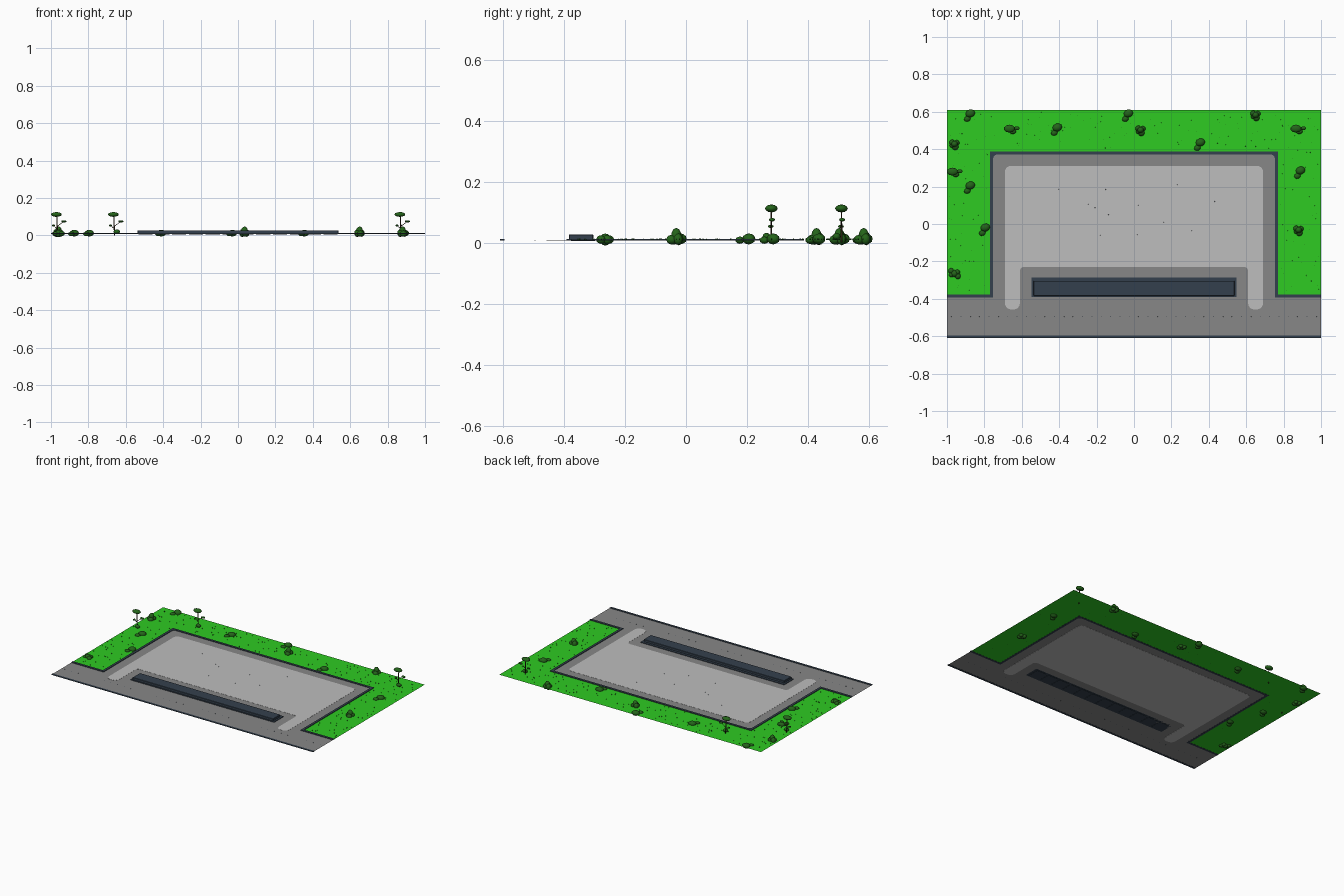
import bpy, bmesh, math, random
from mathutils import Vector, Matrix

random.seed(4)
cube = bpy.data.objects.get("Cube")
if cube:
    bpy.data.objects.remove(cube, do_unlink=True)


def material(name, hex_code):
    rgb = []
    for i in (0, 2, 4):
        c = int(hex_code[i:i + 2], 16) / 255
        rgb.append(c / 12.92 if c < 0.04 else ((c + 0.055) / 1.055) ** 2.4)
    m = bpy.data.materials.new(name)
    m.use_nodes = True
    m.diffuse_color = (*rgb, 1)
    m.node_tree.nodes["Principled BSDF"].inputs["Base Color"].default_value = (*rgb, 1)
    return m


GRASS = material("bright grass", "2ecb22")
TARMAC = material("grey tarmac", "878787")
PAVING = material("light paving", "bdbdbd")
SLATE = material("slate stone", "34404d")
LEAF = material("dark leaf", "24641a")
BARK = material("dark bark", "3a2c1c")

GROUND = 0.008


def finish(name, bm, mat, smooth=False):
    me = bpy.data.meshes.new(name)
    bm.to_mesh(me)
    bm.free()
    ob = bpy.data.objects.new(name, me)
    bpy.context.collection.objects.link(ob)
    me.materials.append(mat)
    for p in me.polygons:
        p.use_smooth = smooth
    return ob


def rounded(points, steps=5):
    """Outline from (x, y, radius) corners, with arcs at the corners."""
    out = []
    for i, (x, y, r) in enumerate(points):
        p = Vector((x, y))
        if not r:
            out.append(p)
            continue
        a = (Vector(points[i - 1][:2]) - p).normalized() * r
        b = (Vector(points[(i + 1) % len(points)][:2]) - p).normalized() * r
        for k in range(steps + 1):
            t = k / steps * math.pi / 2
            out.append(p + a * (1 - math.sin(t)) + b * (1 - math.cos(t)))
    return out


def mirrored(half):
    """Close a right-hand outline with its mirror image."""
    return half + [(-x, y, r) for x, y, r in reversed(half)]


def slab(name, points, z, top, mat):
    """Flat sheet, or a prism if top is above z."""
    bm = bmesh.new()
    face = bm.faces.new([bm.verts.new((p.x, p.y, z)) for p in rounded(points)])
    if top > z:
        new = bmesh.ops.extrude_face_region(bm, geom=[face], use_keep_orig=True)["geom"]
        verts = [v for v in new if isinstance(v, bmesh.types.BMVert)]
        bmesh.ops.translate(bm, verts=verts, vec=(0, 0, top - z))
    bmesh.ops.recalc_face_normals(bm, faces=bm.faces)
    if top <= z and bm.faces[:][0].normal.z < 0:
        bmesh.ops.reverse_faces(bm, faces=bm.faces[:])
    return finish(name, bm, mat)


def box(name, x0, x1, y0, y1, z0, z1, mat):
    return slab(name, [(x0, y0, 0), (x1, y0, 0), (x1, y1, 0), (x0, y1, 0)], z0, z1, mat)


# Ground sheets
slab("lawn", mirrored([(0.76, 0.38, 0), (0.76, -0.38, 0), (1, -0.38, 0), (1, 0.61, 0)]),
     GROUND, GROUND, GRASS)
slab("tarmac", mirrored([(0.76, 0.38, 0), (0.76, -0.38, 0), (1, -0.38, 0), (1, -0.61, 0)]),
     GROUND, GROUND, TARMAC)
slab("paved_yard", mirrored([(0.69, 0.31, 0.03), (0.69, -0.457, 0.034),
                             (0.61, -0.457, 0.034), (0.61, -0.23, 0.02)]),
     GROUND - 0.0008, GROUND + 0.0008, PAVING)

# Kerbs
slab("lawn_kerb", mirrored([(1, -0.376, 0), (0.769, -0.376, 0), (0.769, 0.387, 0)])[:3]
     + [(-0.769, 0.387, 0), (-0.769, -0.376, 0), (-1, -0.376, 0), (-1, -0.392, 0),
        (-0.753, -0.392, 0), (-0.753, 0.371, 0.02), (0.753, 0.371, 0.02),
        (0.753, -0.392, 0), (1, -0.392, 0)],
     GROUND - 0.0008, 0.012, SLATE)
box("street_kerb", -1, 1, -0.61, -0.595, GROUND - 0.0008, 0.011, SLATE)

# Long raised bed with a foot, and its row of cells underneath
box("raised_bed_foot", -0.549, 0.549, -0.39, -0.287, GROUND, 0.012, SLATE)
bed = box("raised_bed", -0.537, 0.537, -0.384, -0.304, GROUND, 0.027, SLATE)
bevel = bed.modifiers.new("Bevel", "BEVEL")
bevel.width = 0.002
bevel.segments = 1
for i in range(12):
    x = (i - 5.5) * 0.09
    box("bed_cell", x - 0.038, x + 0.038, -0.378, -0.298, 0.006, GROUND - 0.0005, SLATE)


# Plants
def blob(bm, x, y, z, rx, ry, rz, turn=0, detail=2):
    m = (Matrix.Translation((x, y, z)) @ Matrix.Rotation(turn, 4, "Z")
         @ Matrix.Diagonal((rx, ry, rz, 1)))
    bmesh.ops.create_icosphere(bm, subdivisions=detail, radius=1, matrix=m)


def twig(bm, a, b, r):
    a, b = Vector(a), Vector(b)
    d = b - a
    m = Matrix.Translation((a + b) / 2) @ d.to_track_quat("Z", "Y").to_matrix().to_4x4()
    bmesh.ops.create_cone(bm, segments=6, radius1=r, radius2=r * 0.7, depth=d.length,
                          cap_ends=True, matrix=m)


def low_bush(x, y):
    bm = bmesh.new()
    blob(bm, x + 0.005, y + 0.011, 0.012, 0.026, 0.021, 0.018, 0.3)
    blob(bm, x - 0.011, y - 0.018, 0.008, 0.018, 0.015, 0.012, 0.4)
    finish("low_bush", bm, LEAF, True)


def tall_bush(x, y):
    bm = bmesh.new()
    blob(bm, x, y + 0.003, 0.023, 0.018, 0.017, 0.025)
    for dx, dy, r, h in ((-0.012, 0.011, 0.016, 0.022), (0.012, 0.009, 0.015, 0.019),
                         (0.004, -0.012, 0.018, 0.016), (-0.011, -0.004, 0.015, 0.018)):
        blob(bm, x + dx, y + dy, h * 0.6, r, r, h)
    finish("tall_bush", bm, LEAF, True)


def spread_bush(x, y):
    bm = bmesh.new()
    for dx, dy, r, h in ((0, 0, 0.019, 0.02), (-0.018, 0.014, 0.015, 0.014),
                         (0.018, -0.014, 0.016, 0.014), (0.015, 0.007, 0.015, 0.015),
                         (-0.016, -0.007, 0.013, 0.012)):
        blob(bm, x + dx, y + dy, 0.01, r, r, h)
    finish("spread_bush", bm, LEAF, True)


def tree(x, y):
    wood, leaf = bmesh.new(), bmesh.new()
    twig(wood, (x, y, 0), (x - 0.004, y, 0.11), 0.0035)
    twig(wood, (x, y, 0.05), (x + 0.032, y, 0.073), 0.0018)
    twig(wood, (x, y, 0.035), (x - 0.022, y, 0.052), 0.0018)
    blob(leaf, x - 0.006, y, 0.112, 0.03, 0.021, 0.013)
    blob(leaf, x + 0.034, y + 0.002, 0.075, 0.015, 0.01, 0.006)
    blob(leaf, x - 0.022, y - 0.002, 0.053, 0.009, 0.01, 0.005)
    blob(leaf, x + 0.012, y - 0.016, 0.02, 0.018, 0.013, 0.012)
    finish("tree_trunk", wood, BARK, True)
    finish("tree_leaves", leaf, LEAF, True)


for spot in ((-0.88, 0.58), (-0.415, 0.505), (-0.035, 0.58), (0.35, 0.425),
             (0.885, 0.275), (-0.88, 0.195), (-0.80, -0.03)):
    low_bush(*spot)
for spot in ((0.035, 0.5), (0.65, 0.58), (-0.96, 0.425), (0.88, -0.035)):
    tall_bush(*spot)
spread_bush(-0.96, -0.265)
for spot in ((-0.965, 0.28), (-0.66, 0.51), (0.872, 0.51)):
    tree(*spot)

# Grass tufts scattered over the lawn
tufts = bmesh.new()
count = 0
while count < 220:
    x, y = random.uniform(-0.99, 0.99), random.uniform(-0.36, 0.6)
    if abs(x) > 0.78 or y > 0.4:
        twig(tufts, (x, y, GROUND), (x, y, GROUND + 0.005), 0.0016)
        count += 1
finish("grass_tufts", tufts, LEAF)

# Small studs along the road and a few stones in the yard
studs = bmesh.new()
for i in range(40):
    blob(studs, -0.975 + i * 0.05, -0.495, GROUND, 0.004, 0.0015, 0.001, 0, 1)
for i in range(12):
    blob(studs, random.uniform(-0.6, 0.6), random.uniform(-0.18, 0.25), GROUND + 0.001,
         0.002, 0.002, 0.002, 0, 1)
finish("road_studs", studs, SLATE)
